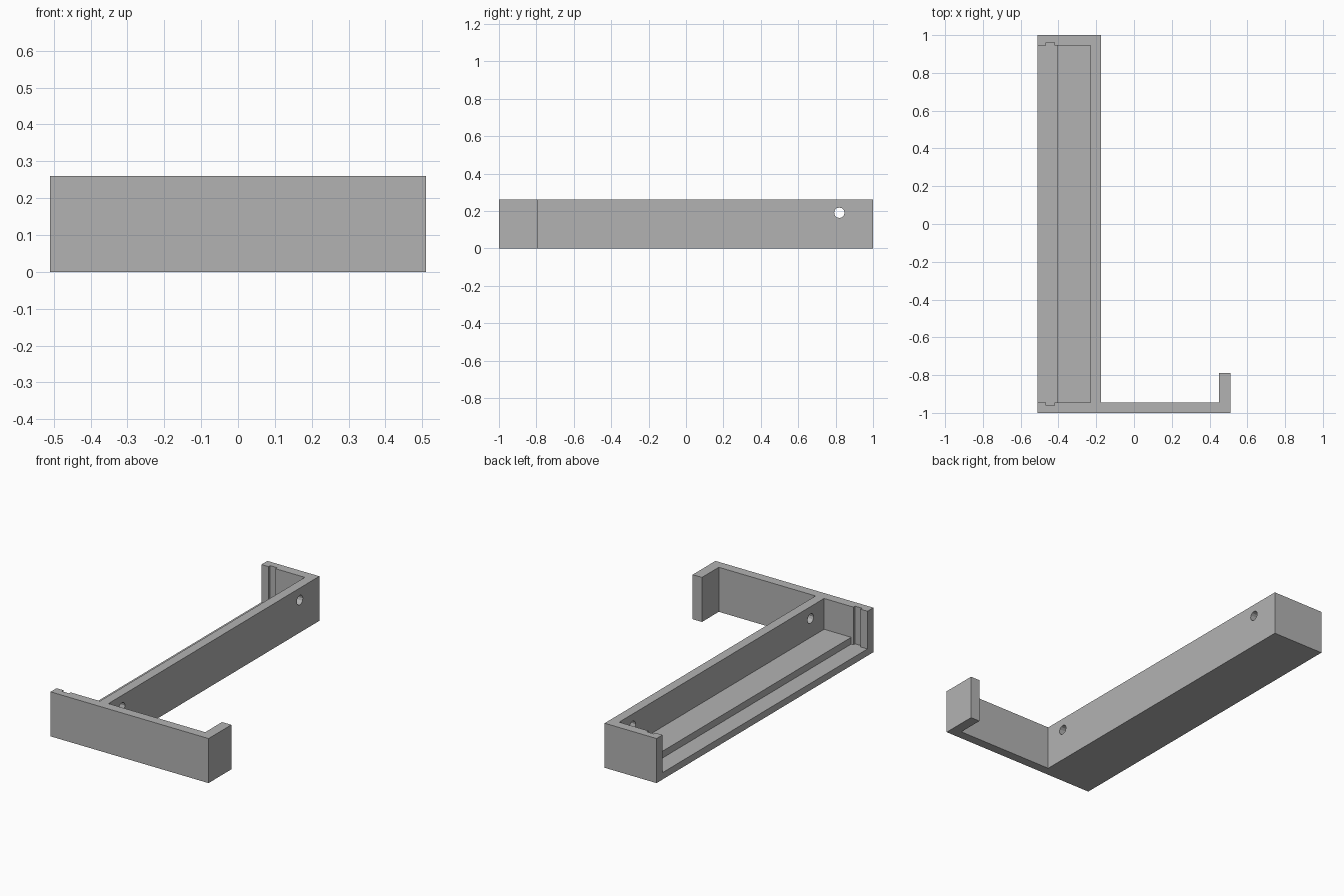
import bpy, bmesh, math
from mathutils import Matrix

if "Cube" in bpy.data.objects:
    bpy.data.objects.remove(bpy.data.objects["Cube"], do_unlink=True)

HEIGHT = 0.26
WALL = 0.055
LEFT, INNER, OUTER, TIP = -0.51, -0.23, -0.175, 0.51
END = 1 - WALL                      # inner face of the end walls

grey = bpy.data.materials.new("plain_grey")
grey.use_nodes = True
colour = (0.45, 0.45, 0.45, 1)
grey.diffuse_color = colour
grey.node_tree.nodes["Principled BSDF"].inputs["Base Color"].default_value = colour


def finish(name, bm):
    bmesh.ops.recalc_face_normals(bm, faces=bm.faces)
    mesh = bpy.data.meshes.new(name)
    bm.to_mesh(mesh)
    bm.free()
    mesh.materials.append(grey)
    obj = bpy.data.objects.new(name, mesh)
    bpy.context.scene.collection.objects.link(obj)
    return obj


def prism(name, outline, z0, z1):
    bm = bmesh.new()
    face = bm.faces.new([bm.verts.new((x, y, z0)) for x, y in outline])
    top = bmesh.ops.extrude_face_region(bm, geom=[face])["geom"]
    for v in top:
        if isinstance(v, bmesh.types.BMVert):
            v.co.z = z1
    return finish(name, bm)


def box(name, x0, x1, y, z0):
    return prism(name, [(x0, -y), (x1, -y), (x1, y), (x0, y)], z0, HEIGHT + 0.1)


def drill(name, y):
    bm = bmesh.new()
    turn = Matrix.Translation((OUTER, y, 0.19)) @ Matrix.Rotation(math.pi / 2, 4, "Y")
    bmesh.ops.create_cone(bm, cap_ends=True, segments=12, radius1=0.028,
                          radius2=0.028, depth=0.3, matrix=turn)
    return finish(name, bm)


# Tray, front arm and hooked tip share one plan outline
body = prism("tray_with_hooked_arm", [
    (LEFT, -1), (TIP, -1), (TIP, -0.79), (TIP - 0.06, -0.79),
    (TIP - 0.06, -END), (OUTER, -END), (OUTER, 1), (LEFT, 1)], 0, HEIGHT)

# Cavity, lowered ledge, end wall grooves and screw holes
cutters = [
    box("cavity_cutter", LEFT - 0.1, INNER, END, 0.08),
    box("ledge_cutter", LEFT - 0.1, -0.405, END, 0.04),
    box("groove_cutter", -0.465, -0.42, END + 0.015, 0.04),
    drill("back_hole_cutter", 0.82),
    drill("front_hole_cutter", -0.82),
]

bpy.context.view_layer.objects.active = body
for cutter in cutters:
    mod = body.modifiers.new(cutter.name, "BOOLEAN")
    mod.operation = "DIFFERENCE"
    mod.solver = "EXACT"
    mod.object = cutter
    bpy.ops.object.modifier_apply(modifier=mod.name)
    bpy.data.objects.remove(cutter, do_unlink=True)
